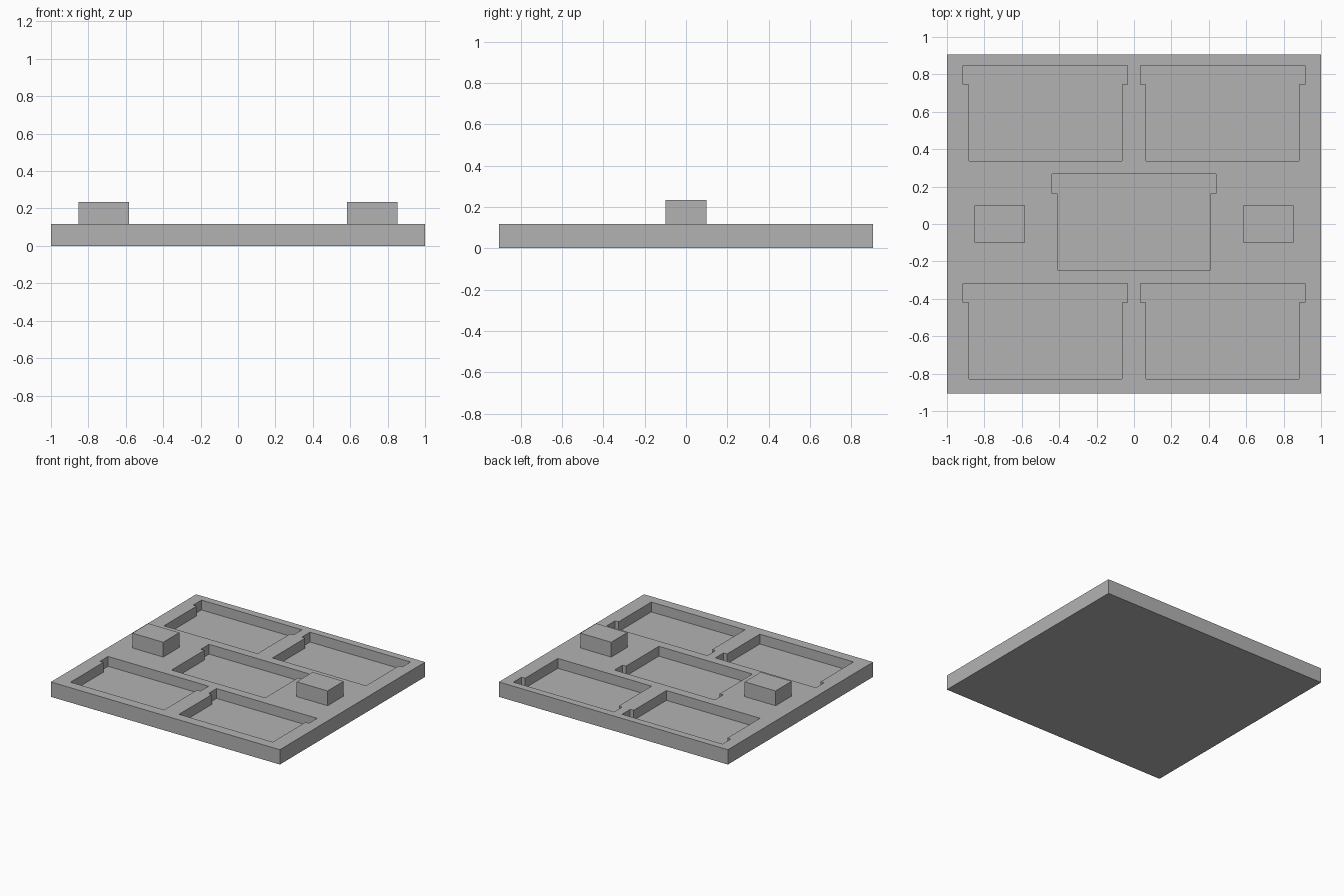
import bpy
import bmesh

if "Cube" in bpy.data.objects:
    bpy.data.objects.remove(bpy.data.objects["Cube"], do_unlink=True)

# Overall sizes
HALF_X, HALF_Y = 1.0, 0.906
PLATE_TOP, BLOCK_TOP, POCKET_FLOOR = 0.117, 0.234, 0.039

# Single grey material
grey = bpy.data.materials.new("plain_grey")
grey.use_nodes = True
colour = (0.45, 0.45, 0.45, 1.0)
grey.diffuse_color = colour
grey.node_tree.nodes["Principled BSDF"].inputs["Base Color"].default_value = colour


def prism(name, outline, z0, z1):
    """Extrude a flat outline from z0 up to z1."""
    bm = bmesh.new()
    base = bm.faces.new([bm.verts.new((x, y, z0)) for x, y in outline])
    top = bmesh.ops.extrude_face_region(bm, geom=[base], use_keep_orig=True)["geom"]
    for v in top:
        if isinstance(v, bmesh.types.BMVert):
            v.co.z = z1
    bmesh.ops.recalc_face_normals(bm, faces=bm.faces)
    mesh = bpy.data.meshes.new(name)
    bm.to_mesh(mesh)
    bm.free()
    mesh.materials.append(grey)
    obj = bpy.data.objects.new(name, mesh)
    bpy.context.collection.objects.link(obj)
    return obj


def rectangle(cx, cy, hx, hy):
    return [(cx - hx, cy - hy), (cx + hx, cy - hy), (cx + hx, cy + hy), (cx - hx, cy + hy)]


def pocket_outline(cx, back):
    """Rectangular tray with a wider strip along its back edge."""
    body, wide, step, front = 0.409, 0.439, back - 0.102, back - 0.511
    right = [(body, front), (body, step), (wide, step), (wide, back)]
    left = [(-x, y) for x, y in reversed(right)]
    return [(cx + x, y) for x, y in right + left]


# Base plate with five pockets
plate = prism("base_plate", rectangle(0, 0, HALF_X, HALF_Y), 0, PLATE_TOP)
pockets = [(-0.474, 0.848), (0.474, 0.848), (0, 0.266), (-0.474, -0.317), (0.474, -0.317)]
cutters = []
for cx, back in pockets:
    cutter = prism("pocket_cutter", pocket_outline(cx, back), POCKET_FLOOR, BLOCK_TOP)
    cutter.hide_render = True
    cut = plate.modifiers.new("pocket", "BOOLEAN")
    cut.operation = "DIFFERENCE"
    cut.solver = "EXACT"
    cut.object = cutter
    cutters.append(cutter)

# Bake the cuts and discard the cutters
bpy.context.view_layer.update()
evaluated = plate.evaluated_get(bpy.context.evaluated_depsgraph_get())
carved = bpy.data.meshes.new_from_object(evaluated)
plate.modifiers.clear()
plate.data = carved
for cutter in cutters:
    bpy.data.objects.remove(cutter, do_unlink=True)

# Raised blocks on either side of the middle pocket
for side, sign in (("left", 1), ("right", -1)):
    prism(side + "_block", rectangle(sign * 0.718, 0, 0.135, 0.1), PLATE_TOP, BLOCK_TOP)
